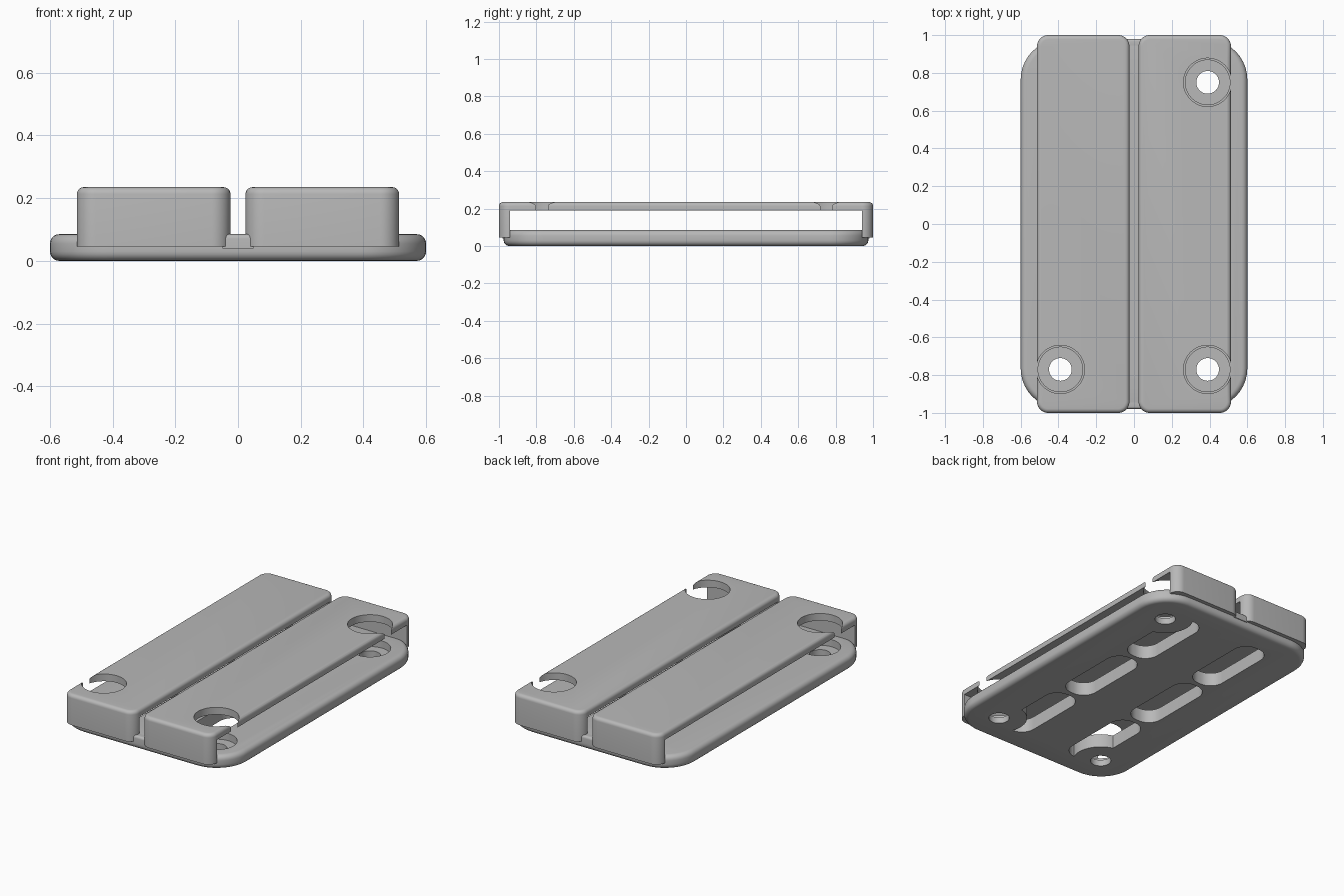
import bpy
import bmesh
from mathutils import Matrix, Vector

default_cube = bpy.data.objects.get("Cube")
if default_cube:
    bpy.data.objects.remove(default_cube)

grey = bpy.data.materials.new("plain_grey")
grey.use_nodes = True
grey.diffuse_color = (0.48, 0.48, 0.48, 1)
grey.node_tree.nodes["Principled BSDF"].inputs["Base Color"].default_value = grey.diffuse_color


def to_object(name, bm):
    mesh = bpy.data.meshes.new(name)
    bm.to_mesh(mesh)
    bm.free()
    mesh.materials.append(grey)
    obj = bpy.data.objects.new(name, mesh)
    bpy.context.collection.objects.link(obj)
    return obj


def rounded_box(name, centre, size, corner=0, top=0, bottom=0):
    """Box with rounded upright corners and filleted top and bottom rims."""
    bm = bmesh.new()
    bmesh.ops.create_cube(bm, size=1)
    bmesh.ops.transform(bm, verts=bm.verts,
                        matrix=Matrix.Translation(centre) @ Matrix.Diagonal((*size, 1)))
    if corner:
        upright = [e for e in bm.edges
                   if abs(e.verts[0].co.z - e.verts[1].co.z) > size[2] / 2]
        bmesh.ops.bevel(bm, geom=upright, offset=corner, segments=10,
                        profile=0.5, affect='EDGES')
    for radius, sign in ((top, 1), (bottom, -1)):
        if radius:
            level = centre[2] + sign * size[2] / 2
            rim = [e for e in bm.edges
                   if all(abs(v.co.z - level) < 1e-4 for v in e.verts)]
            bmesh.ops.bevel(bm, geom=rim, offset=radius, segments=5,
                            profile=0.5, affect='EDGES')
    return to_object(name, bm)


def cylinder(name, x, y, low, high, radius):
    bm = bmesh.new()
    bmesh.ops.create_cone(bm, cap_ends=True, segments=48, radius1=radius, radius2=radius,
                          depth=high - low,
                          matrix=Matrix.Translation((x, y, (low + high) / 2)))
    return to_object(name, bm)


def cut(target, cutter):
    """Subtract the cutter and discard it."""
    mod = target.modifiers.new("cut", 'BOOLEAN')
    mod.operation = 'DIFFERENCE'
    mod.solver = 'EXACT'
    mod.object = cutter
    bpy.context.view_layer.objects.active = target
    bpy.ops.object.modifier_apply(modifier=mod.name)
    bpy.data.objects.remove(cutter)


HOLES = [(0.39, 0.75), (0.39, -0.77), (-0.39, -0.77)]

# Base plate with rounded rims
base = rounded_box("base_plate", (0, 0, 0.0425), (1.2, 1.95, 0.085),
                   corner=0.21, top=0.03, bottom=0.03)

# Six through slots, kept clear of the round screw pads
for side in (-1, 1):
    for row in (-0.565, 0, 0.565):
        slot = rounded_box("slot_cutter", (side * 0.25, row, 0.04), (0.2, 0.53, 0.3), corner=0.09)
        for x, y in HOLES:
            if x * side > 0 and abs(y - row) < 0.4:
                cut(slot, cylinder("pad_cutter", x, y, -0.5, 0.5, 0.165))
        cut(base, slot)

# Counterbored screw holes
for x, y in HOLES:
    cut(base, cylinder("counterbore_cutter", x, y, 0.04, 0.3, 0.118))
    cut(base, cylinder("screw_cutter", x, y, -0.2, 0.2, 0.06))

# Small ridge ends between the two covers
ridges = [rounded_box(name, (0, y, 0.062), (0.1, 0.05, 0.046), top=0.015)
          for name, y in (("front_ridge", -0.955), ("back_ridge", 0.955))]

# Two bridge-like covers, open along their sides
covers = []
for name, side in (("right_cover", -1), ("left_cover", 1)):
    cover = rounded_box(name, (side * 0.269, 0, 0.14), (0.49, 2, 0.19), corner=0.06, top=0.022)
    cut(cover, rounded_box("opening_cutter", (side * 0.269, 0, 0.09), (0.8, 1.88, 0.2)))
    for x, y in HOLES:
        if x * side > 0:
            cut(cover, cylinder("access_cutter", x, y, 0.1, 0.4, 0.128))
    covers.append(cover)

# Smooth the fillets and keep the corners crisp
bpy.ops.object.select_all(action='DESELECT')
for obj in [base, *ridges, *covers]:
    obj.select_set(True)
    bpy.context.view_layer.objects.active = obj
bpy.ops.object.shade_smooth_by_angle(angle=0.6)
